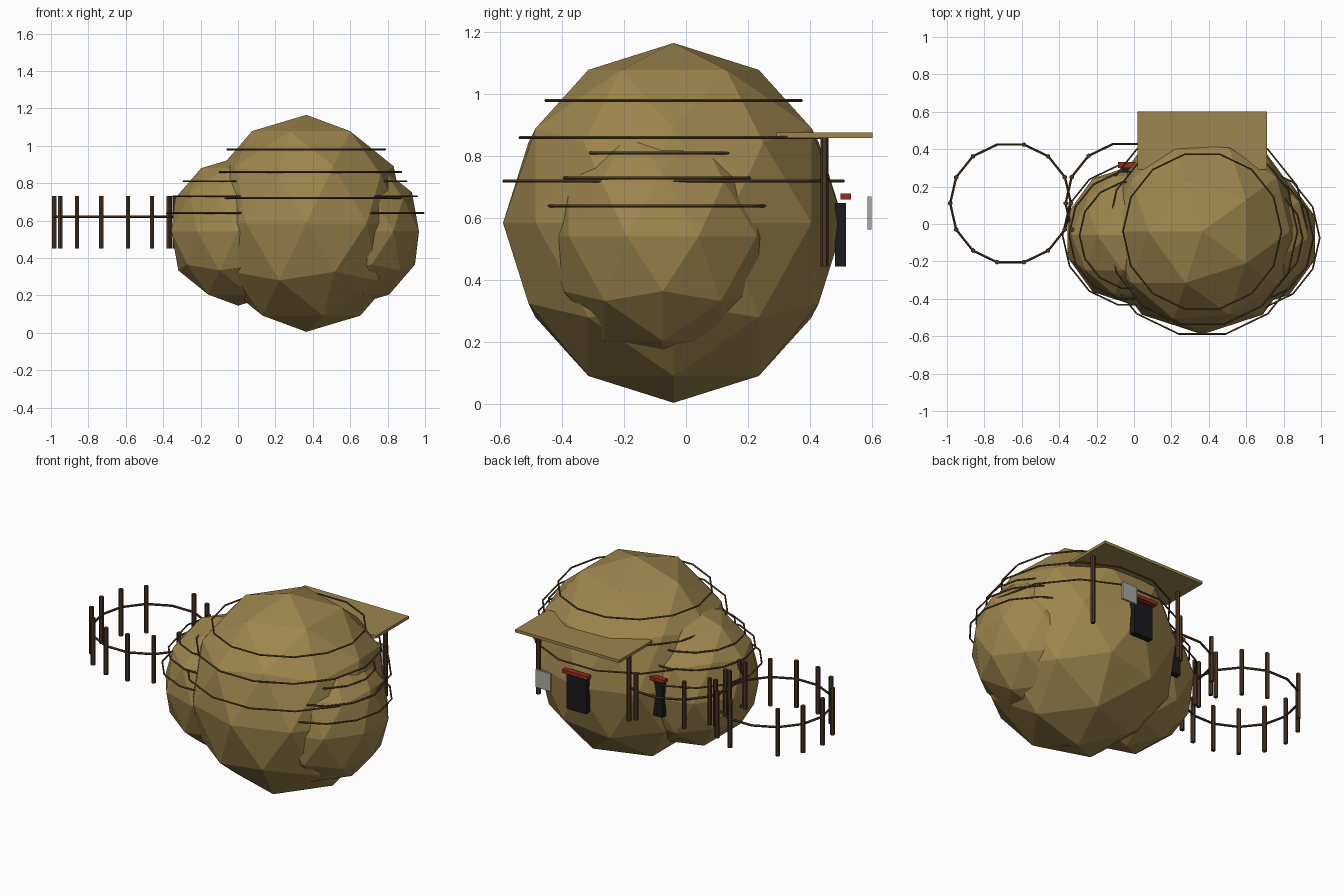
import bpy, math
from mathutils import Vector

if "Cube" in bpy.data.objects:
    bpy.data.objects.remove(bpy.data.objects["Cube"], do_unlink=True)


def material(name, rgb):
    m = bpy.data.materials.new(name)
    m.use_nodes = True
    m.diffuse_color = (*rgb, 1)
    bsdf = next(n for n in m.node_tree.nodes if n.type == 'BSDF_PRINCIPLED')
    bsdf.inputs["Base Color"].default_value = (*rgb, 1)
    bsdf.inputs["Roughness"].default_value = 0.9
    return m


STRAW = material("straw", (0.34, 0.235, 0.075))
ROPE = material("rope", (0.095, 0.062, 0.022))
WOOD = material("dark_wood", (0.068, 0.036, 0.018))
DOOR = material("door_black", (0.011, 0.011, 0.013))
RED = material("red_paint", (0.30, 0.026, 0.013))
GREY = material("pale_grey", (0.40, 0.40, 0.35))


def finish(name, mat):
    o = bpy.context.object
    o.name = name
    o.data.materials.append(mat)
    return o


def box(name, mat, centre, size):
    bpy.ops.mesh.primitive_cube_add(size=1, location=centre)
    o = finish(name, mat)
    o.scale = size
    return o


def post(name, x, y, low, high, radius):
    bpy.ops.mesh.primitive_cylinder_add(vertices=6, radius=radius, depth=high - low,
                                        location=(x, y, (low + high) / 2))
    return finish(name, WOOD)


def hoop(name, mat, centre, radius, thick):
    bpy.ops.mesh.primitive_torus_add(major_segments=SIDES, minor_segments=5, major_radius=radius,
                                     minor_radius=thick, location=centre)
    return finish(name, mat)


SIDES = 14
GROUND = 0.445


# Faceted straw domes, each tied with three ropes
def dome(name, x, y, z, radius, tall, rope_heights):
    bpy.ops.mesh.primitive_ico_sphere_add(subdivisions=2, radius=1, location=(x, y, z),
                                          rotation=(0, 0, math.pi))
    finish(name, STRAW).scale = (radius, radius, tall)
    for i, h in enumerate(rope_heights):
        r = radius * math.sqrt(1 - ((h - z) / tall) ** 2)
        hoop(f"{name}_rope_{i + 1}", ROPE, (x, y, h), r * 1.05, 0.005)


dome("main_dome", 0.365, -0.04, 0.585, 0.55, 0.58, (0.98, 0.86, 0.72))
dome("right_dome", 0.0, -0.06, 0.542, 0.375, 0.397, (0.81, 0.73, 0.64))
dome("left_dome", 0.611, -0.075, 0.542, 0.375, 0.397, (0.81, 0.73, 0.64))


# Doors with red lintels
def doorway(name, x, y):
    box(f"{name}_door", DOOR, (x, y, 0.547), (0.13, 0.035, 0.205))
    box(f"{name}_lintel", RED, (x, y + 0.017, 0.67), (0.17, 0.033, 0.02))


doorway("main", 0.365, 0.498)
doorway("side", 0.0, 0.298)

# Porch roof, its posts and the hanging sign
box("porch_roof", STRAW, (0.365, 0.447, 0.868), (0.69, 0.31, 0.017))
for side, px in (("left", 0.665), ("right", 0.065)):
    post(f"porch_post_{side}", px, 0.447, GROUND, 0.862, 0.013)
box("porch_sign", GREY, (0.53, 0.591, 0.617), (0.10, 0.013, 0.105))


# Round pens: a rail on a circle of posts, with one post left out for the gate
def pen(name, x, y, radius, gate):
    hoop(f"{name}_rail", WOOD, (x, y, 0.62), radius, 0.007)
    for k in range(SIDES):
        if k == gate:
            continue
        a = math.tau * k / SIDES
        p = Vector((x, y)) + radius * Vector((math.cos(a), math.sin(a)))
        post(f"{name}_post_{k + 1}", p.x, p.y, 0.45, 0.73, 0.013)


pen("outer_pen", -0.66, 0.11, 0.322, 4)
pen("inner_pen", -0.04, 0.11, 0.325, 4)
